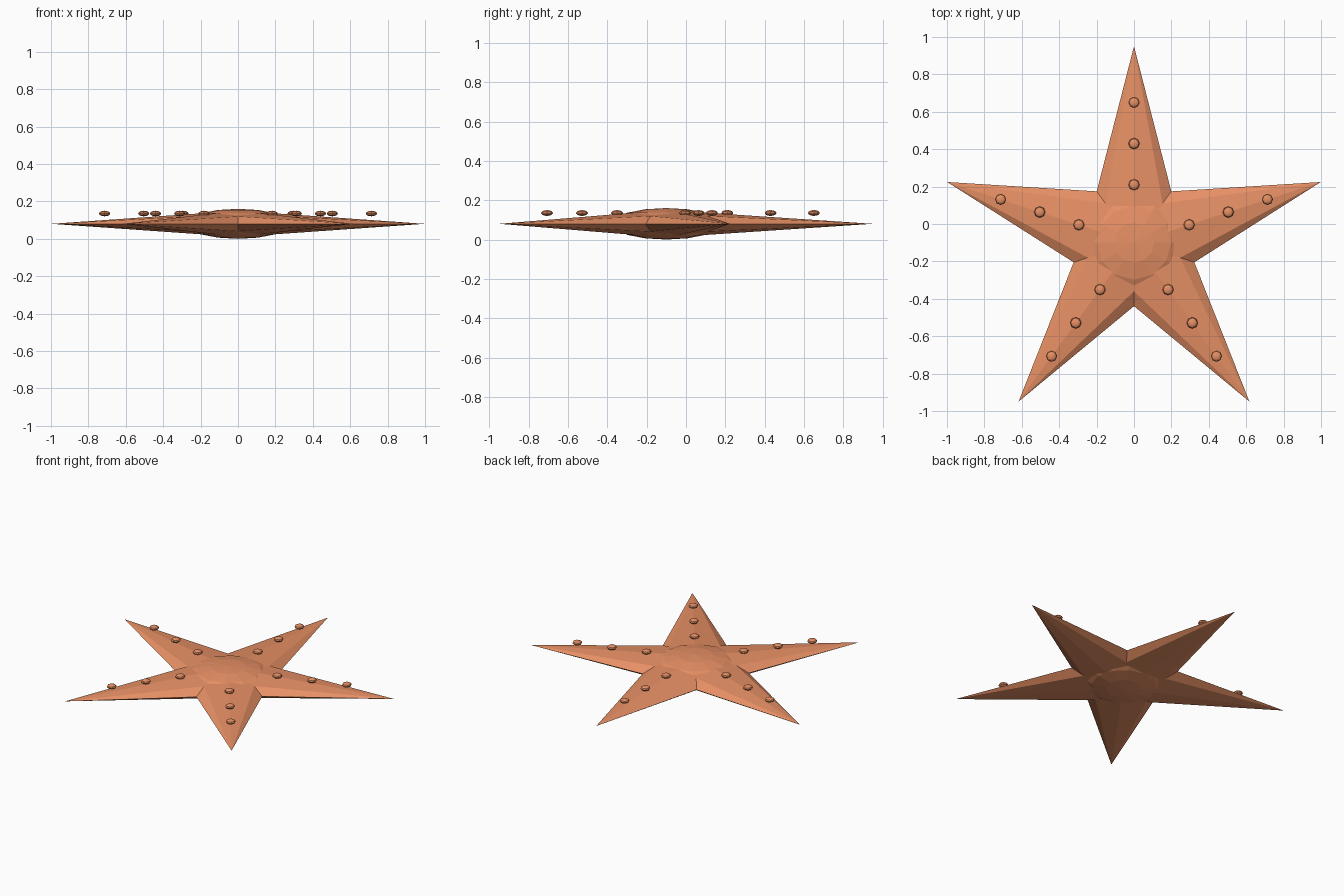
import bpy, math
from mathutils import Matrix

if "Cube" in bpy.data.objects:
    bpy.data.objects.remove(bpy.data.objects["Cube"])

CY, MID = -0.1, 0.08          # centre of the star in y, mid-height in z
REACH, HALF_W, HALF_H = 1.05, 0.27, 0.07

mat = bpy.data.materials.new("orange")
mat.diffuse_color = (0.80, 0.28, 0.13, 1)
mat.use_nodes = True
mat.node_tree.nodes["Principled BSDF"].inputs["Base Color"].default_value = mat.diffuse_color


def finish(name):
    ob = bpy.context.object
    ob.name = name
    ob.data.materials.append(mat)
    return ob


def ellipsoid(name, loc, r, h, seg, rings):
    bpy.ops.mesh.primitive_uv_sphere_add(segments=seg, ring_count=rings, radius=1, location=loc)
    ob = finish(name)
    ob.scale = (r, r, h)
    return ob


# central flattened body
ellipsoid("body", (0, CY, MID), 0.28, 0.08, 12, 8)

for i in range(5):
    a = math.pi / 2 + i * 2 * math.pi / 5
    # tapered arm: flattened cone from the centre to the tip
    bpy.ops.mesh.primitive_cone_add(vertices=8, radius1=1, radius2=0, depth=1)
    arm = finish(f"arm_{i + 1}")
    arm.data.transform(Matrix.Rotation(a, 4, 'Z')
                       @ Matrix.Diagonal((REACH, HALF_W, HALF_H, 1))
                       @ Matrix.Rotation(math.pi / 2, 4, 'Y')
                       @ Matrix.Translation((0, 0, 0.5)))
    arm.location = (0, CY, MID)
    # row of bumps above the arm
    for j, r in enumerate((0.31, 0.53, 0.75)):
        ellipsoid(f"bump_{i + 1}_{j + 1}",
                  (r * math.cos(a), CY + r * math.sin(a), 0.135), 0.03, 0.015, 8, 6)
